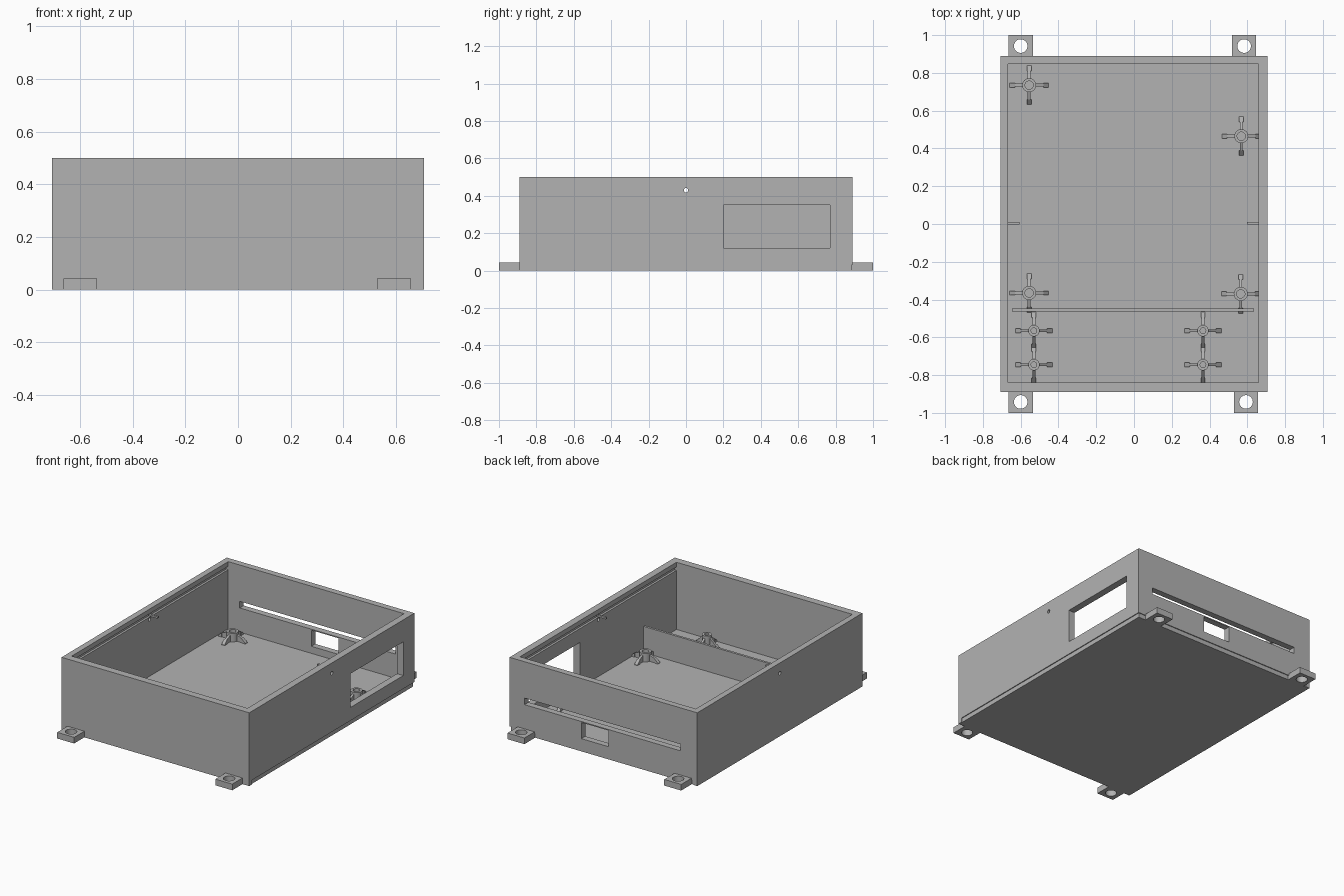
import bpy
import bmesh
from math import pi
from mathutils import Matrix, Vector

if "Cube" in bpy.data.objects:
    bpy.data.objects.remove(bpy.data.objects["Cube"], do_unlink=True)

grey = bpy.data.materials.new("matte grey")
grey.use_nodes = True
grey.diffuse_color = (0.45, 0.45, 0.45, 1)
grey.node_tree.nodes["Principled BSDF"].inputs["Base Color"].default_value = grey.diffuse_color


def finish(name, bm):
    bmesh.ops.recalc_face_normals(bm, faces=bm.faces)
    mesh = bpy.data.meshes.new(name)
    bm.to_mesh(mesh)
    bm.free()
    mesh.materials.append(grey)
    obj = bpy.data.objects.new(name, mesh)
    bpy.context.collection.objects.link(obj)
    return obj


def add_box(bm, xs, ys, zs):
    spans = (xs, ys, zs)
    centre = Vector([(a + b) / 2 for a, b in spans])
    size = [b - a for a, b in spans]
    bmesh.ops.create_cube(bm, size=1, matrix=Matrix.Translation(centre) @ Matrix.Diagonal((*size, 1)))


def box(name, xs, ys, zs):
    bm = bmesh.new()
    add_box(bm, xs, ys, zs)
    return finish(name, bm)


def rod(name, centre, radius, length, axis="Z"):
    bm = bmesh.new()
    turn = Matrix.Rotation(pi / 2, 4, "Y") if axis == "X" else Matrix()
    bmesh.ops.create_cone(bm, cap_ends=True, segments=32, radius1=radius, radius2=radius,
                          depth=length, matrix=Matrix.Translation(centre) @ turn)
    return finish(name, bm)


def cut(obj, cutters):
    for cutter in cutters:
        cutter.hide_render = True
        mod = obj.modifiers.new("cut", "BOOLEAN")
        mod.operation = "DIFFERENCE"
        mod.solver = "EXACT"
        mod.object = cutter
        bpy.context.view_layer.objects.active = obj
        bpy.ops.object.modifier_apply(modifier=mod.name)
        bpy.data.objects.remove(cutter, do_unlink=True)


def smooth(obj):
    bpy.ops.object.select_all(action="DESELECT")
    obj.select_set(True)
    bpy.context.view_layer.objects.active = obj
    bpy.ops.object.shade_smooth_by_angle()


W, D, H, FLOOR = 0.708, 0.89, 0.5, 0.042

# Open case with wall openings and lid grooves
case = box("case", (-W, W), (-D, D), (0, H))
cut(case, [
    box("cavity", (-0.667, 0.66), (-0.84, 0.847), (FLOOR, 0.6)),
    box("side_window", (0.6, 0.8), (0.2, 0.77), (0.12, 0.35)),
    box("back_slot", (-0.58, 0.595), (0.8, 0.95), (0.207, 0.252)),
    box("back_port", (-0.04, 0.166), (0.8, 0.95), (0.09, 0.2)),
    box("lid_groove", (-0.682, 0.675), (-0.84, 0.847), (0.445, 0.468)),
    box("right_step", (W - 0.006, 0.8), (-0.86, 1), (-0.1, 0.03)),
    box("back_step", (-W + 0.03, 0.8), (D - 0.006, 1), (-0.1, 0.03)),
    rod("side_hole", (0, 0, 0.43), 0.012, 2, "X"),
])
smooth(case)

# Drilled mounting feet
for name, x, side in (("back_left_foot", 0.583, 1), ("back_right_foot", -0.6, 1),
                      ("front_left_foot", 0.593, -1), ("front_right_foot", -0.6, -1)):
    foot = box(name, (x - 0.064, x + 0.064), sorted((side * 0.88, side)), (0, FLOOR))
    cut(foot, [rod("foot_hole", (x, side * 0.942, 0.02), 0.036, 0.2)])
    smooth(foot)

# Divider and lid tabs
box("divider", (-0.645, 0.635), (-0.463, -0.447), (FLOOR - 0.004, 0.22))
box("right_lid_tab", (-0.675, -0.605), (-0.003, 0.011), (0.452, 0.464))
box("left_lid_tab", (0.597, 0.668), (-0.003, 0.011), (0.452, 0.464))


def add_prism(bm, profile, width, turn):
    # Extrude a radius-height outline sideways, then spin it round the post
    verts = [bm.verts.new((r, -width / 2, z)) for r, z in profile]
    face = bm.faces.new(verts)
    extruded = bmesh.ops.extrude_face_region(bm, geom=[face])["geom"]
    top = [v for v in extruded if isinstance(v, bmesh.types.BMVert)]
    bmesh.ops.translate(bm, verts=top, vec=(0, width, 0))
    bmesh.ops.transform(bm, matrix=turn, verts=verts + top)


def standoff(name, x, y, radius, bore, reach, top):
    base = FLOOR - 0.004
    post = rod(name + "_post", (x, y, (base + top) / 2), radius, top - base)
    cut(post, [rod("bore", (x, y, top), bore, 2 * (top - FLOOR) - 0.01)])
    smooth(post)
    bm = bmesh.new()
    knee = reach - 0.028
    for i in range(4):
        turn = Matrix.Translation((x, y, 0)) @ Matrix.Rotation(i * pi / 2, 4, "Z")
        start = (bore + radius) / 2
        add_prism(bm, [(start, base), (knee, base), (knee, 0.07), (start, top - 0.012)], 0.015, turn)
        add_prism(bm, [(knee, base), (reach, base), (reach, FLOOR + 0.004), (knee, 0.072)], 0.023, turn)
    finish(name + "_legs", bm)


# Large and small braced standoffs
for i, (x, y) in enumerate(((-0.555, 0.735), (0.568, 0.465), (-0.555, -0.365), (0.565, -0.37))):
    standoff(f"large_standoff_{i + 1}", x, y, 0.037, 0.022, 0.103, 0.1)
for i, (x, y) in enumerate((x, y) for x in (-0.53, 0.365) for y in (-0.565, -0.745)):
    standoff(f"small_standoff_{i + 1}", x, y, 0.03, 0.015, 0.098, 0.125)
